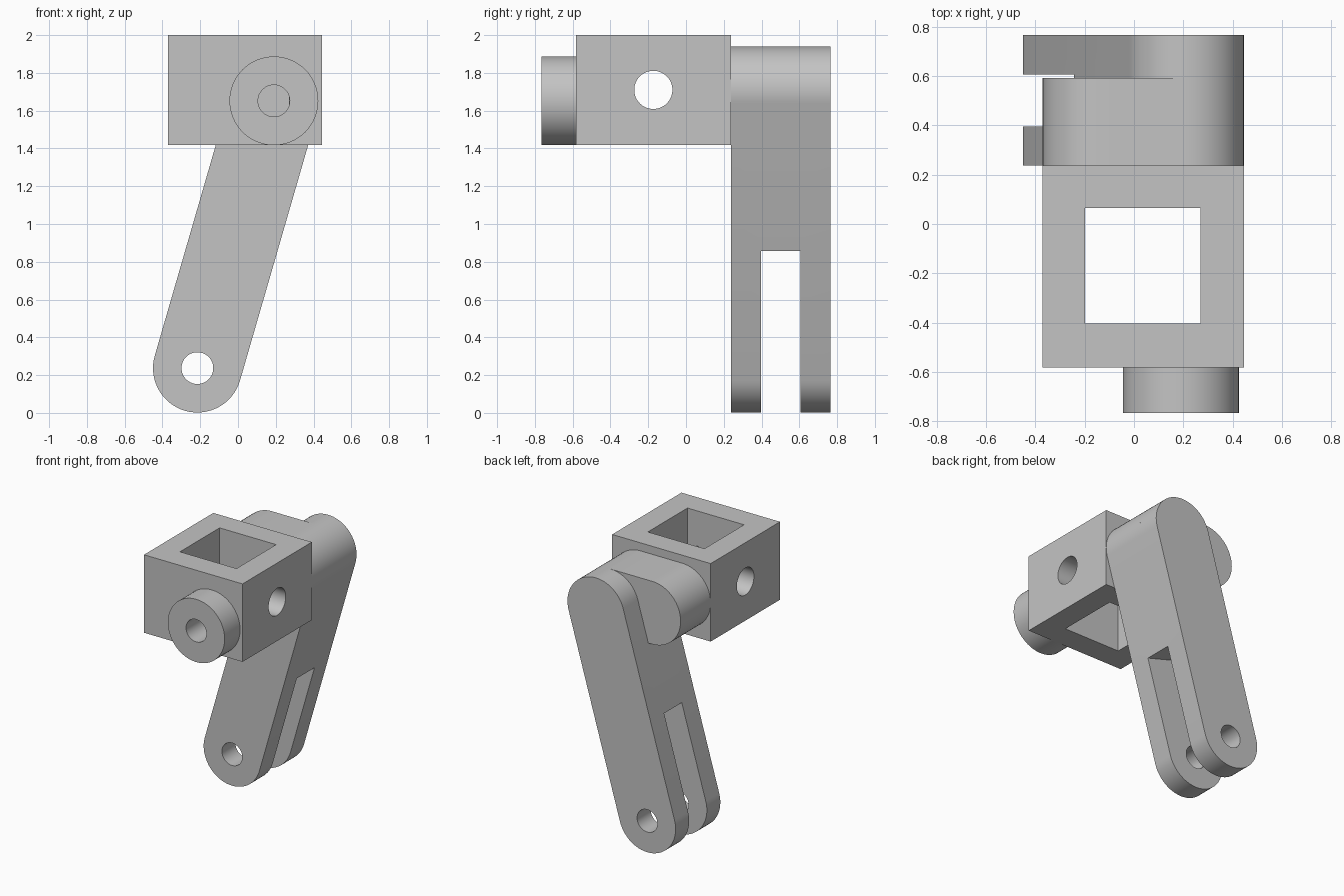
import bpy
import bmesh
from math import cos, sin, pi, atan2
from mathutils import Matrix, Vector

cube = bpy.data.objects.get("Cube")
if cube:
    bpy.data.objects.remove(cube, do_unlink=True)

grey = bpy.data.materials.new("plain grey")
grey.use_nodes = True
COLOUR = (0.55, 0.55, 0.55, 1)
grey.diffuse_color = COLOUR
grey.node_tree.nodes["Principled BSDF"].inputs["Base Color"].default_value = COLOUR


def prism(name, outline, y0, y1):
    """Extrude an (x, z) outline from y0 to y1."""
    bm = bmesh.new()
    base = bm.faces.new([bm.verts.new((x, y0, z)) for x, z in outline])
    out = bmesh.ops.extrude_face_region(bm, geom=[base])
    moved = [v for v in out["geom"] if isinstance(v, bmesh.types.BMVert)]
    bmesh.ops.translate(bm, vec=(0, y1 - y0, 0), verts=moved)
    bmesh.ops.recalc_face_normals(bm, faces=bm.faces)
    mesh = bpy.data.meshes.new(name)
    bm.to_mesh(mesh)
    bm.free()
    mesh.materials.append(grey)
    obj = bpy.data.objects.new(name, mesh)
    bpy.context.collection.objects.link(obj)
    return obj


def rectangle(x0, x1, z0, z1):
    return [(x0, z0), (x1, z0), (x1, z1), (x0, z1)]


def circle(c, r, n=64):
    return [(c[0] + r * cos(2 * pi * i / n), c[1] + r * sin(2 * pi * i / n))
            for i in range(n)]


def capsule(a, b, r, n=32):
    """Outline with round ends at a and b."""
    t = atan2(b[1] - a[1], b[0] - a[0])
    pts = []
    for c, start in ((b, t - pi / 2), (a, t + pi / 2)):
        pts += [(c[0] + r * cos(start + pi * i / n),
                 c[1] + r * sin(start + pi * i / n)) for i in range(n + 1)]
    return pts


def cut(obj, cutter):
    cutter.hide_render = True
    mod = obj.modifiers.new("cut", 'BOOLEAN')
    mod.operation = 'DIFFERENCE'
    mod.solver = 'EXACT'
    mod.object = cutter
    bpy.context.view_layer.objects.active = obj
    bpy.ops.object.modifier_apply(modifier=mod.name)
    bpy.data.objects.remove(cutter, do_unlink=True)


R, HOLE = 0.235, 0.084
FRONT, MID, BACK = -0.582, 0.237, 0.765
pivot, foot = Vector((0.21, 1.705)), Vector((-0.215, 0.237))
boss_centre = (0.19, 1.652)

# Square housing with a vertical window and a cross hole
housing = prism("housing", rectangle(-0.37, 0.445, 1.417, 2), FRONT, MID)
cut(housing, prism("window_cutter", rectangle(-0.198, 0.27, 1.3, 2.1), -0.403, 0.065))
cross = prism("cross_cutter", circle((0, 0), 0.101), -1, 1)
cross.data.transform(Matrix.Translation((0, -0.173, 1.71)) @ Matrix.Rotation(pi / 2, 4, 'Z'))
cut(housing, cross)

# Round boss on the front, bored through to the window
boss = prism("front_boss", circle(boss_centre, R), -0.765, FRONT)
for part in (housing, boss):
    cut(part, prism("bore_cutter", circle(boss_centre, HOLE), -0.9, -0.2))

# Rounded spacer joining the housing to the arm
spacer = prism("rounded_spacer", capsule((-0.135, 1.705), pivot, R), MID, 0.592)

# Slanted arm with a forked, drilled lower end
arm = prism("forked_arm", capsule(foot, pivot, R), MID, BACK)
axis = (pivot - foot).normalized()
side = Vector((axis.y, -axis.x)) * 0.4
top, low = foot + axis * 0.713, foot - axis * 0.5
cut(arm, prism("slot_cutter", [low - side, low + side, top + side, top - side], 0.396, 0.605))
cut(arm, prism("pin_cutter", circle(foot, HOLE), 0, 1))

# Smooth the round surfaces, keep the hard edges
for part in (housing, boss, spacer, arm):
    bpy.ops.object.select_all(action='DESELECT')
    part.select_set(True)
    bpy.context.view_layer.objects.active = part
    bpy.ops.object.shade_smooth_by_angle(angle=pi / 6)
